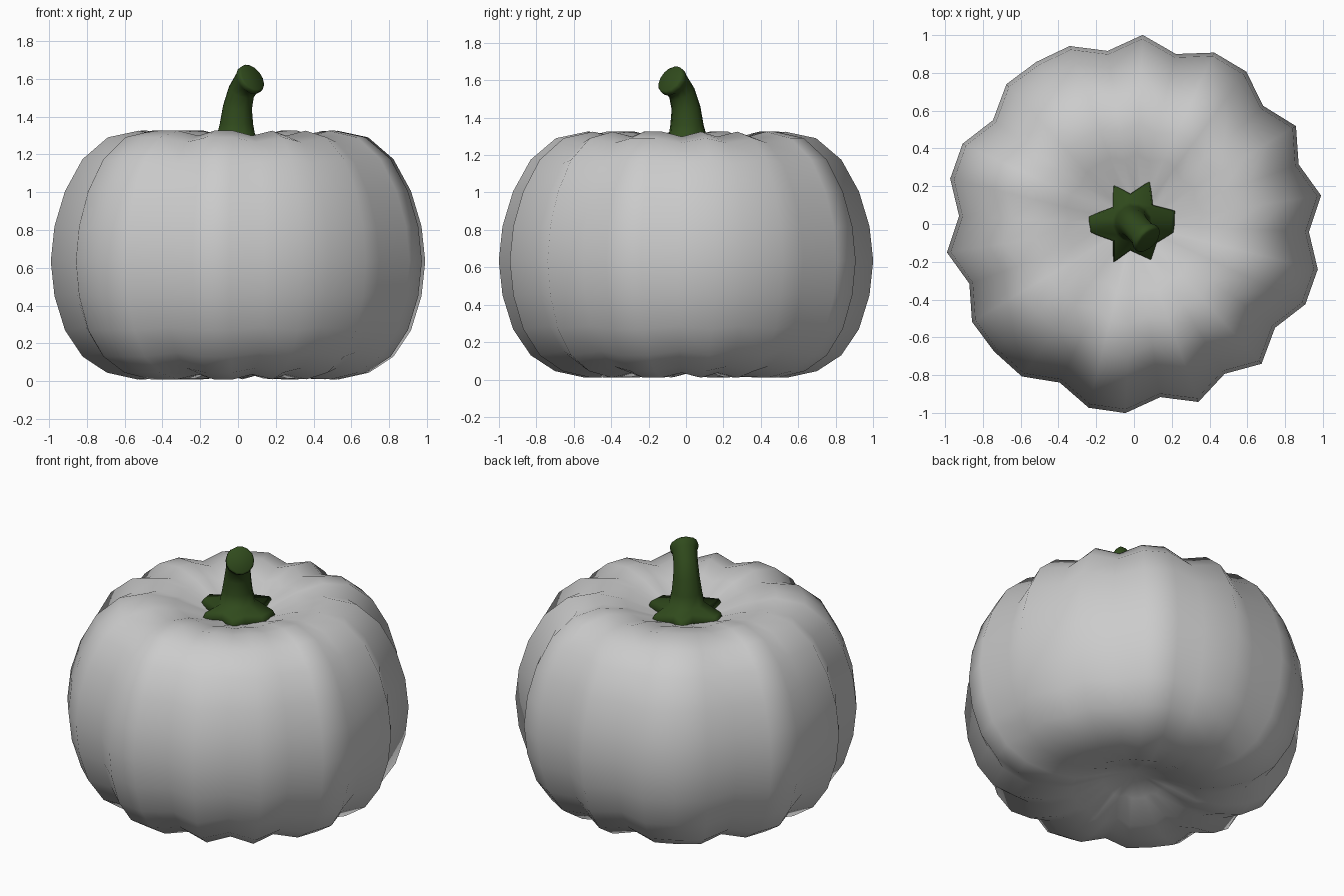
import bpy, bmesh, math
from mathutils import Vector

if "Cube" in bpy.data.objects:
    bpy.data.objects.remove(bpy.data.objects["Cube"])


def loft(name, rings, bottom=None, top=None):
    """Skin closed rings; close each end with a pole point or a flat cap."""
    bm = bmesh.new()
    rows = [[bm.verts.new(p) for p in ring] for ring in rings]
    n = len(rows[0])
    for a, b in zip(rows, rows[1:]):
        for i in range(n):
            j = (i + 1) % n
            bm.faces.new((a[i], a[j], b[j], b[i]))
    for row, pole in ((rows[0], bottom), (rows[-1], top)):
        if pole is None:
            bm.faces.new(row)
        else:
            v = bm.verts.new(pole)
            for i in range(n):
                bm.faces.new((row[i], row[(i + 1) % n], v))
    bmesh.ops.recalc_face_normals(bm, faces=bm.faces)
    mesh = bpy.data.meshes.new(name)
    bm.to_mesh(mesh)
    bm.free()
    mesh.shade_smooth()
    ob = bpy.data.objects.new(name, mesh)
    bpy.context.collection.objects.link(ob)
    return ob


# Pumpkin body: 32 meridians, "v" = groove, "o" = rib, clockwise from the back
PATTERN = "ovoovovovoovovovoovooovovoovooov"
PROFILE = [(0.195, 0.09), (0.383, 0.015), (0.54, 0.01), (0.70, 0.045), (0.83, 0.13),
           (0.924, 0.27), (0.98, 0.45), (1.0, 0.635), (0.98, 0.82), (0.924, 1.005),
           (0.83, 1.175), (0.695, 1.29), (0.53, 1.325), (0.37, 1.295), (0.185, 1.22)]
body_rings = []
for r, z in PROFILE:
    ring = []
    for i, kind in enumerate(PATTERN):
        a = math.radians(87.4 - 11.25 * i)
        k = 0.927 if kind == "v" else 1.002
        drop = 1 - (0.04 * min(1, r / 0.4) if kind == "v" else 0)
        ring.append((r * k * math.cos(a), r * k * math.sin(a), 0.66 + (z - 0.66) * drop))
    body_rings.append(ring)
loft("pumpkin_body", body_rings, (0, 0, 0.16), (0, 0, 1.185))

# Stem: star-shaped foot, lofted up into a bent, flared stalk
STAR = [(.22, .07), (.10, .10), (.085, .23), (-.02, .16), (-.11, .21), (-.11, .09), (-.245, .04),
        (-.235, -.045), (-.11, -.09), (-.11, -.205), (-.02, -.14), (.09, -.19), (.12, -.10), (.21, -.045)]
# centre, axis direction, radius
PATH = [((-.01, .01, 1.29), (0, 0, 1), .105), ((-.008, .005, 1.36), (0, 0, 1), .09),
        ((-.002, 0, 1.45), (.12, -.12, 1), .078), ((.018, -.022, 1.53), (.4, -.4, 1), .072),
        ((.048, -.055, 1.58), (.6, -.6, .65), .074), ((.058, -.066, 1.59), (.61, -.61, .5), .084),
        ((.072, -.082, 1.602), (.61, -.61, .5), .084), ((.077, -.087, 1.606), (.61, -.61, .5), .074)]
angles = [math.atan2(y, x) for x, y in STAR]
stem_rings = [[(x * .95, y * .95, 1.18) for x, y in STAR],
              [(x, y, 1.225) for x, y in STAR],
              [(x * .93, y * .93, 1.26) for x, y in STAR]]
for c, d, r in PATH:
    q = Vector((0, 0, 1)).rotation_difference(Vector(d))
    stem_rings.append([Vector(c) + q @ Vector((r * math.cos(a), r * math.sin(a), 0)) for a in angles])
stem = loft("stem", stem_rings)
green = bpy.data.materials.new("stem_green")
green.diffuse_color = (0.03, 0.07, 0.012, 1)
green.use_nodes = True
green.node_tree.nodes["Principled BSDF"].inputs["Base Color"].default_value = green.diffuse_color
stem.data.materials.append(green)
